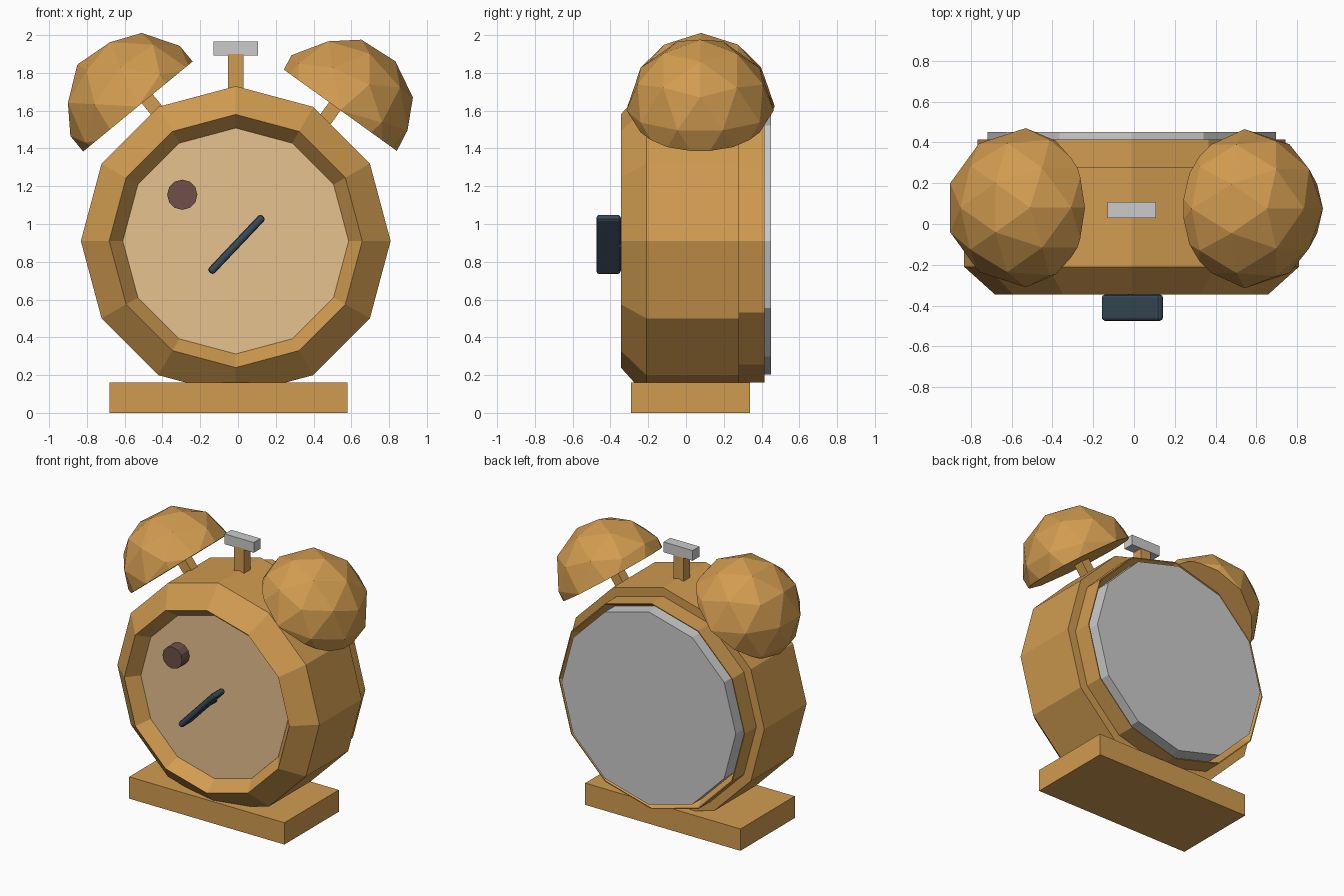
import bpy, bmesh, math
from mathutils import Matrix, Vector

if "Cube" in bpy.data.objects:
    bpy.data.objects.remove(bpy.data.objects["Cube"])

CX = -0.012   # body axis
CZ = 0.91


def material(name, rgb):
    m = bpy.data.materials.new(name)
    m.diffuse_color = (*rgb, 1)
    m.use_nodes = True
    m.node_tree.nodes["Principled BSDF"].inputs["Base Color"].default_value = m.diffuse_color
    return m


ORANGE = material("orange_paint", (0.64, 0.33, 0.08))
CREAM = material("cream_face", (0.80, 0.54, 0.28))
SLATE = material("dark_slate", (0.04, 0.07, 0.10))
BROWN = material("brown", (0.16, 0.08, 0.065))


def finish(bm, name, mat=None):
    bmesh.ops.recalc_face_normals(bm, faces=bm.faces)
    me = bpy.data.meshes.new(name)
    bm.to_mesh(me)
    bm.free()
    ob = bpy.data.objects.new(name, me)
    bpy.context.collection.objects.link(ob)
    if mat:
        me.materials.append(mat)
    return ob


def cut(bm, co, no):
    """Remove what lies behind the plane and close the opening."""
    geom = bm.verts[:] + bm.edges[:] + bm.faces[:]
    res = bmesh.ops.bisect_plane(bm, geom=geom, plane_co=co, plane_no=no, clear_inner=True)
    edges = [e for e in res["geom_cut"] if isinstance(e, bmesh.types.BMEdge)]
    bmesh.ops.contextual_create(bm, geom=edges)


def lathe(name, profile, mat, x=CX, z=CZ, sides=12, floor=None):
    """Sweep (y, radius) points around the y axis, both ends capped."""
    bm = bmesh.new()
    rings = []
    for y, r in profile:
        rings.append([bm.verts.new((x + r * math.sin(2 * math.pi * i / sides), y,
                                    z + r * math.cos(2 * math.pi * i / sides)))
                      for i in range(sides)])
    for a, b in zip(rings, rings[1:]):
        for i in range(sides):
            j = (i + 1) % sides
            bm.faces.new((a[i], a[j], b[j], b[i]))
    bm.faces.new(rings[0])
    bm.faces.new(rings[-1])
    if floor is not None:
        cut(bm, (0, 0, floor), (0, 0, 1))
    return finish(bm, name, mat)


def box(name, lo, hi, mat=None):
    lo, hi = Vector(lo), Vector(hi)
    bm = bmesh.new()
    bmesh.ops.create_cube(bm, size=1, matrix=Matrix.Translation((lo + hi) / 2)
                          @ Matrix.Diagonal((*(hi - lo), 1)))
    return finish(bm, name, mat)


def bell(name, centre, axis, tilt, spin):
    """Half an icosphere, cut along a slanted plane."""
    bm = bmesh.new()
    m = (Matrix.Translation(centre) @ Matrix.Rotation(math.radians(tilt), 4, 'Y')
         @ Matrix.Rotation(math.radians(spin), 4, 'Z'))
    bmesh.ops.create_icosphere(bm, subdivisions=2, radius=0.39, matrix=m)
    cut(bm, centre, axis)
    return finish(bm, name, ORANGE)


def pin(name, start, axis, length):
    """Square peg running from the bell down into the body."""
    bm = bmesh.new()
    a = Vector(axis).normalized()
    mid = Vector(start) - a * length / 2
    m = (Matrix.Translation(mid) @ Matrix.Rotation(math.atan2(a.x, a.z), 4, 'Y')
         @ Matrix.Diagonal((0.075, 0.075, length, 1)))
    bmesh.ops.create_cube(bm, size=1, matrix=m)
    return finish(bm, name, ORANGE)


# Base
box("base", (-0.68, -0.29, 0), (0.58, 0.34, 0.16), ORANGE)

# Twelve-sided body with sloped front rim, rear step and rear recess
lathe("body", [(-0.25, 0.595), (-0.345, 0.67), (-0.21, 0.82), (0.28, 0.82),
               (0.28, 0.755), (0.415, 0.755), (0.415, 0.748), (0.34, 0.707)],
      ORANGE, floor=0.16)
lathe("clock_face", [(-0.255, 0.598), (-0.22, 0.598)], CREAM)
lathe("back_plate", [(0.33, 0.707), (0.45, 0.707)], None)

# Small knob on the face
lathe("face_knob", [(-0.34, 0.08), (-0.24, 0.08)], BROWN, x=-0.295, z=1.155)

# Turning key: rounded blade on a short stem
key = box("key_blade", (-0.205, -0.065, -0.021), (0.205, 0.065, 0.021), SLATE)
key.location = (-0.008, -0.41, 0.892)
key.rotation_euler = (0, math.radians(-46.5), 0)
bev = key.modifiers.new("round", 'BEVEL')
bev.width = 0.016
bev.segments = 2
lathe("key_stem", [(-0.36, 0.018), (-0.24, 0.018)], SLATE, x=-0.008, z=0.892, sides=8)

# Bells and their pins
left_axis, right_axis = (-0.636, 0, 0.773), (0.584, 0, 0.812)
bell("left_bell", (-0.53, 0.08, 1.622), left_axis, 3, 0)
bell("right_bell", (0.542, 0.075, 1.602), right_axis, 80, 180)
pin("left_bell_pin", (-0.495, 0.07, 1.68), left_axis, 0.24)
pin("right_bell_pin", (0.525, 0.07, 1.64), right_axis, 0.24)

# Hammer between the bells
box("hammer_post", (-0.053, 0.03, 1.65), (0.028, 0.105, 1.90), ORANGE)
box("hammer_head", (-0.13, 0.03, 1.892), (0.107, 0.108, 1.967))
